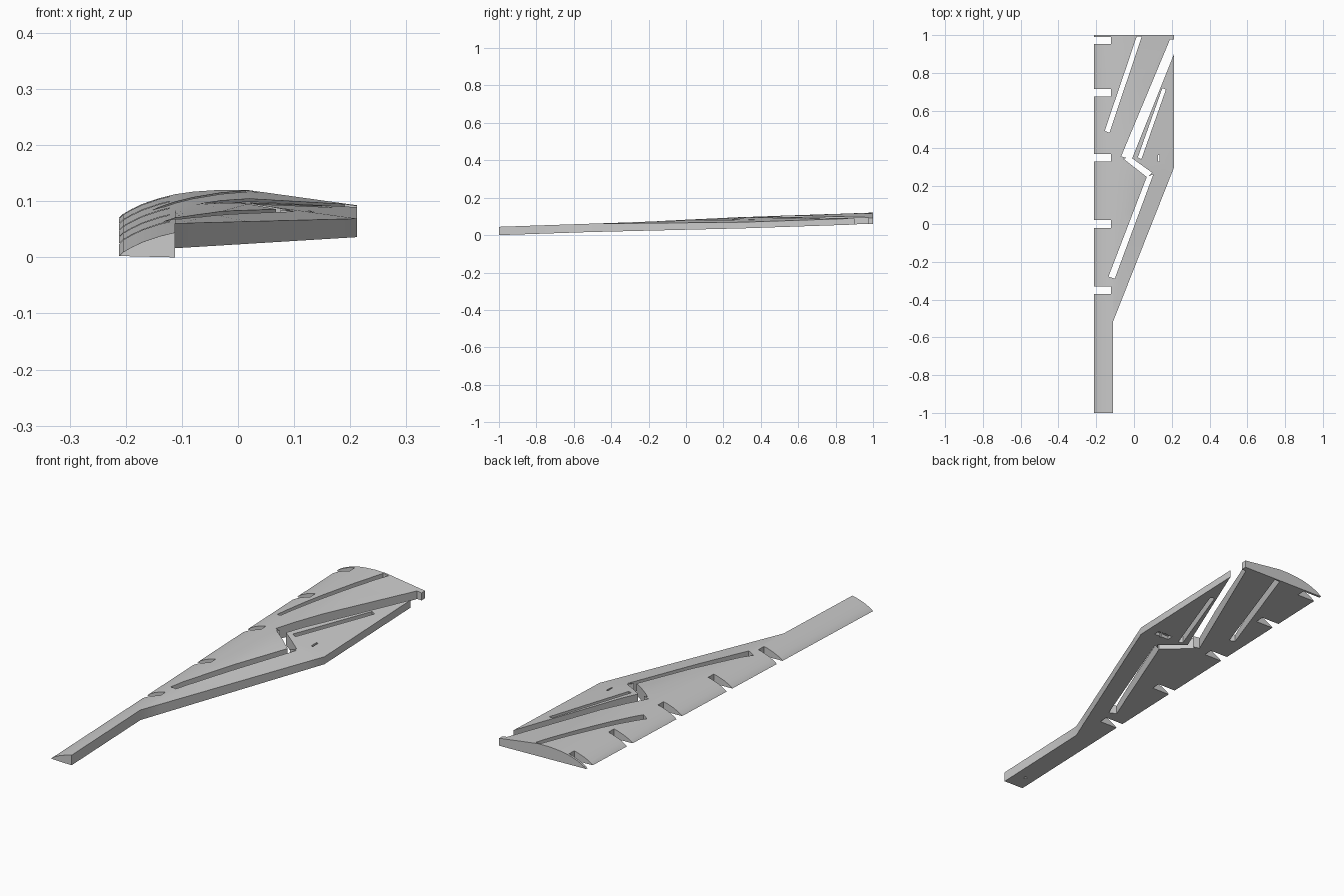
import bpy, bmesh

old = bpy.data.objects.get("Cube")
if old:
    bpy.data.objects.remove(old, do_unlink=True)

grey = bpy.data.materials.new("plain grey")
grey.use_nodes = True
grey.diffuse_color = (0.6, 0.6, 0.6, 1)
grey.node_tree.nodes["Principled BSDF"].inputs["Base Color"].default_value = (0.6, 0.6, 0.6, 1)

LEAD, ROOT, TRAIL = -0.212, -0.112, 0.212
FOIL = [(LEAD, 0), (-0.205, 0.007), (-0.19, 0.016), (-0.17, 0.026), (-0.14, 0.037), (ROOT, 0.0445),
        (-0.08, 0.05), (-0.03, 0.0545), (0.02, 0.055), (TRAIL, 0.033)]


def lerp(a, b, f):
    return a + (b - a) * f


def foil(x):
    """Thickness of the full profile at x."""
    for (x0, t0), (x1, t1) in zip(FOIL, FOIL[1:]):
        if x <= x1:
            return lerp(t0, t1, (x - x0) / (x1 - x0))
    return FOIL[-1][1]


def trailing_x(y):
    return lerp(ROOT, TRAIL, min(1, max(0, (y + 0.52) / 0.82)))


def underside(x, y):
    return 0.034 * (y + 1) - 0.025 * (x - ROOT)


def thickness(x, y):
    edge = trailing_x(y)
    if x <= ROOT or edge - ROOT < 0.001:
        return foil(x)
    edge_t = lerp(0.0445, 0.033, (edge - ROOT) / (TRAIL - ROOT))
    return foil(x) - (foil(edge) - edge_t) * (x - ROOT) / (edge - ROOT)


def make_object(name, bm):
    bmesh.ops.recalc_face_normals(bm, faces=bm.faces)
    mesh = bpy.data.meshes.new(name)
    bm.to_mesh(mesh)
    bm.free()
    mesh.materials.append(grey)
    ob = bpy.data.objects.new(name, mesh)
    bpy.context.collection.objects.link(ob)
    return ob


# Wing panel: closed loft of profile sections along y
bm = bmesh.new()
stations = [-1, -0.76] + [lerp(-0.52, 0.3, i / 10) for i in range(11)] + [0.53, 0.76, 1]
sections = []
for y in stations:
    edge = trailing_x(y)
    xs = [x for x, t in FOIL if x < ROOT]
    if edge - ROOT < 0.001:
        xs += [ROOT]
    else:
        xs += [lerp(ROOT, edge, (x - ROOT) / (TRAIL - ROOT)) for x, t in FOIL if x >= ROOT]
    top = [bm.verts.new((x, y, underside(x, y) + thickness(x, y))) for x in xs]
    low = [top[0]] + [bm.verts.new((x, y, underside(x, y))) for x in xs[1:]]
    # Narrow sections repeat their last point so every section matches
    pad = len(FOIL) - len(xs)
    sections.append((top + [top[-1]] * pad, low + [low[-1]] * pad))


def add_face(*corners):
    unique = list(dict.fromkeys(corners))
    if len(unique) > 2:
        bm.faces.new(unique)


for (t0, l0), (t1, l1) in zip(sections, sections[1:]):
    for i in range(len(FOIL) - 1):
        add_face(t0[i], t0[i + 1], t1[i + 1], t1[i])
        add_face(l0[i], l1[i], l1[i + 1], l0[i + 1])
    add_face(t0[-1], l0[-1], l1[-1], t1[-1])
for top, low in (sections[0], sections[-1]):
    add_face(*top, *reversed(low[1:]))
bmesh.ops.triangulate(bm, faces=bm.faces)
panel = make_object("wing_panel", bm)


def cut(outline, low=-0.1, high=0.3):
    """Cut a vertical prism with the given plan outline out of the panel."""
    cb = bmesh.new()
    lower = [cb.verts.new((x, y, low)) for x, y in outline]
    upper = [cb.verts.new((x, y, high)) for x, y in outline]
    cb.faces.new(lower[::-1])
    cb.faces.new(upper)
    for i in range(len(outline)):
        cb.faces.new((lower[i - 1], lower[i], upper[i], upper[i - 1]))
    cutter = make_object("cutter", cb)
    cutter.hide_render = True
    mod = panel.modifiers.new("cut", "BOOLEAN")
    mod.operation = "DIFFERENCE"
    mod.solver = "EXACT"
    mod.object = cutter
    bpy.context.view_layer.objects.active = panel
    bpy.ops.object.modifier_apply(modifier=mod.name)
    bpy.data.objects.remove(cutter, do_unlink=True)


def box(x0, x1, y0, y1):
    return [(x0, y0), (x1, y0), (x1, y1), (x0, y1)]


# Hinge notches along the leading edge
for y0, y1 in ((-0.37, -0.33), (-0.02, 0.02), (0.33, 0.37), (0.675, 0.715), (0.953, 0.99)):
    cut(box(-0.3, -0.122, y0, y1))

# Zigzag gap around the control surface
cut([(-0.135, -0.278), (-0.102, -0.29), (0.102, 0.262), (0.068, 0.25)])
cut([(-0.055, 0.345), (0.07, 0.247), (0.096, 0.272), (-0.02, 0.355)])
cut([(-0.068, 0.358), (-0.012, 0.342), (0.212, 0.9), (0.3, 0.9), (0.3, 0.976), (0.19, 0.976)])

# Straight lightening slots
cut([(-0.155, 0.493), (-0.13, 0.483), (0.041, 0.992), (0.014, 0.992)])
cut([(0.02, 0.352), (0.039, 0.343), (0.169, 0.712), (0.15, 0.719)])

# Horn slot with its pocket beneath, and the pivot hole in the root
cut(box(0.126, 0.134, 0.33, 0.366))
cut(box(0.09, 0.165, 0.335, 0.362), high=underside(0.13, 0.35) + 0.015)
cut([(-0.166 + 0.007 * dx, -0.925 + 0.007 * dy) for dx, dy in
     ((1, 0), (0.7, 0.7), (0, 1), (-0.7, 0.7), (-1, 0), (-0.7, -0.7), (0, -1), (0.7, -0.7))],
    high=underside(-0.166, -0.925) + 0.012)

bpy.ops.object.select_all(action="DESELECT")
panel.select_set(True)
bpy.context.view_layer.objects.active = panel
bpy.ops.object.shade_smooth_by_angle(angle=0.45)
